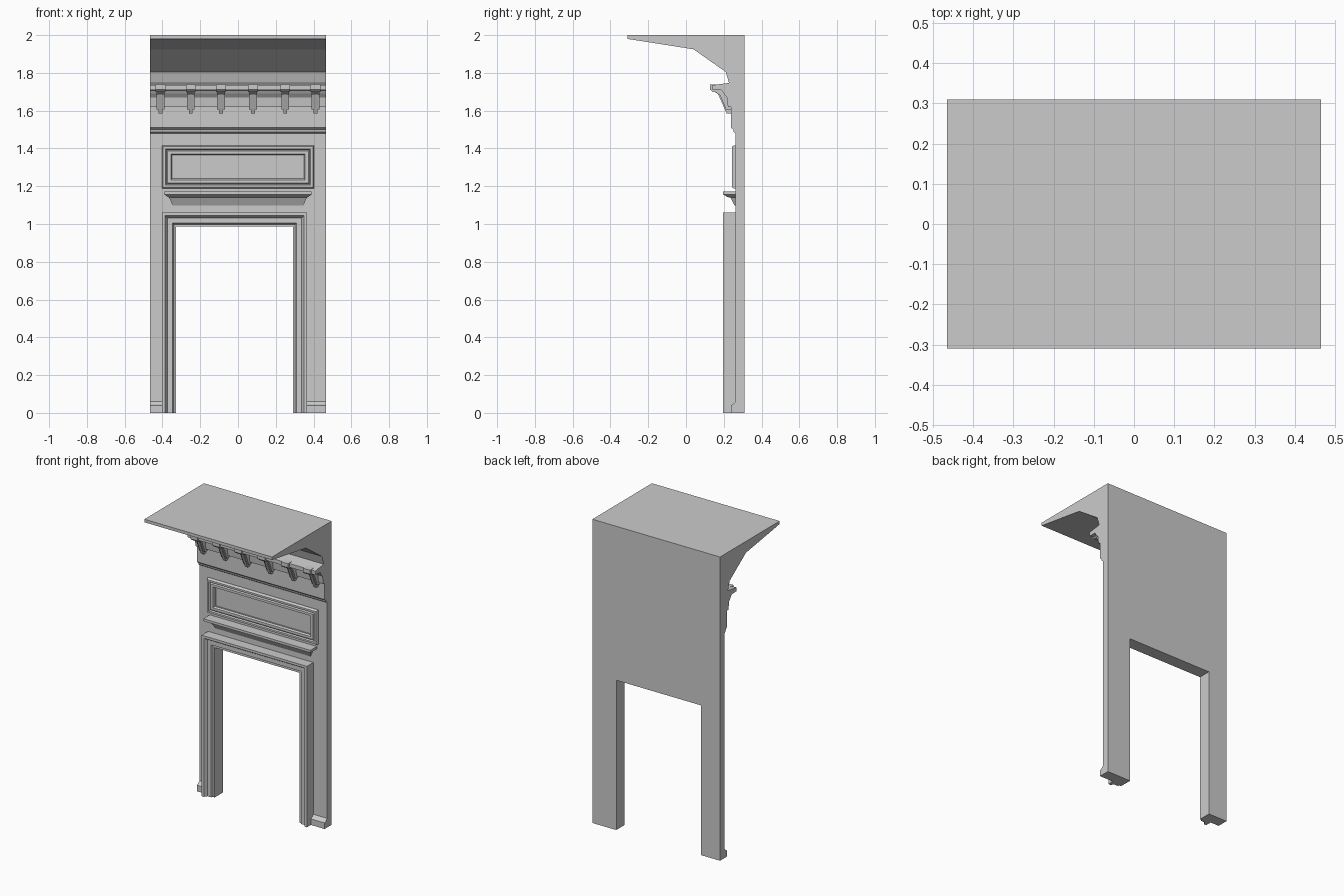
import bpy, bmesh

if "Cube" in bpy.data.objects:
    bpy.data.objects.remove(bpy.data.objects["Cube"])

W = 0.465          # half width of the facade
WALL = 0.263       # y of the plain wall face
BACK = 0.31


def make(name, verts, faces):
    me = bpy.data.meshes.new(name)
    me.from_pydata(verts, [], faces)
    bm = bmesh.new()
    bm.from_mesh(me)
    bmesh.ops.recalc_face_normals(bm, faces=bm.faces)
    bm.to_mesh(me)
    bm.free()
    ob = bpy.data.objects.new(name, me)
    bpy.context.collection.objects.link(ob)
    return ob


def prism(name, prof, x0, x1):
    """Extrude a (y, z) side profile along x."""
    n = len(prof)
    verts = [(x, y, z) for x in (x0, x1) for y, z in prof]
    faces = [list(range(n)), list(range(n, 2 * n))]
    faces += [(i, (i + 1) % n, n + (i + 1) % n, n + i) for i in range(n)]
    return make(name, verts, faces)


def moulding(name, x0, x1, z0, z1, prof, closed):
    """Sweep an (inset, y) profile round a rectangle, or up and over a doorway."""
    n = len(prof)
    verts = []
    for d, y in prof:
        zb = z0 + d if closed else z0
        verts += [(x0 + d, y, zb), (x0 + d, y, z1 - d),
                  (x1 - d, y, z1 - d), (x1 - d, y, zb)]
    faces = []
    for i in range(n):
        j = (i + 1) % n
        for k in range(4 if closed else 3):
            m = (k + 1) % 4
            faces.append((4 * i + k, 4 * i + m, 4 * j + m, 4 * j + k))
    if not closed:
        faces += [[4 * i for i in range(n)], [4 * i + 3 for i in range(n)]]
    return make(name, verts, faces)


# Main wall with plinth, frieze, cornice and overhanging canopy in one side profile
wall = prism("facade_wall", [
    (BACK, 0), (0.237, 0), (0.237, 0.04), (0.25, 0.047), (WALL, 0.06),
    (WALL, 1.48), (0.253, 1.487), (0.25, 1.50), (0.238, 1.51),
    (0.238, 1.62), (0.222, 1.62), (0.216, 1.67), (0.20, 1.69), (0.19, 1.708),
    (0.14, 1.71), (0.14, 1.735), (0.228, 1.747),
    (0.21, 1.805), (0.04, 1.925), (-0.31, 1.98), (-0.31, 2.0), (BACK, 2.0)], -W, W)

# Doorway opening, set slightly left of centre
DX0, DX1, DZ = -0.402, 0.365, 1.06
FRAME = 0.074
cutter = prism("doorway_cutter", [(0, -0.1), (0.5, -0.1), (0.5, DZ - FRAME), (0, DZ - FRAME)],
               DX0 + FRAME, DX1 - FRAME)
cutter.hide_render = True
mod = wall.modifiers.new("doorway", "BOOLEAN")
mod.operation = "DIFFERENCE"
mod.solver = "EXACT"
mod.object = cutter
bpy.context.view_layer.objects.active = wall
bpy.ops.object.modifier_apply(modifier=mod.name)
bpy.data.objects.remove(cutter)

# Stepped door surround
moulding("door_surround", DX0, DX1, 0, DZ, [
    (0, 0.27), (0, 0.196), (0.016, 0.196), (0.022, 0.205), (0.028, 0.215),
    (0.056, 0.215), (0.062, 0.226), (FRAME, 0.226), (FRAME, 0.27)], False)

# Sign panel: outer moulding and inner moulding on a flat field
moulding("panel_outer_moulding", -0.402, 0.402, 1.188, 1.416, [
    (0, 0.27), (0, 0.255), (0.006, 0.244), (0.018, 0.244),
    (0.024, 0.255), (0.024, 0.27)], True)
moulding("panel_inner_moulding", -0.38, 0.38, 1.21, 1.394, [
    (0, 0.27), (0, 0.254), (0.008, 0.247), (0.024, 0.247),
    (0.03, 0.258), (0.034, 0.258), (0.034, 0.27)], True)

# Shelf under the panel: stacked sections of (z, half width, front y)
sections = [(1.097, 0.345, 0.258), (1.14, 0.365, 0.235), (1.142, 0.37, 0.222),
            (1.156, 0.39, 0.196), (1.172, 0.39, 0.196)]
sv = []
for z, h, y in sections:
    sv += [(-h, y, z), (h, y, z), (h, 0.275, z), (-h, 0.275, z)]
sf = [(0, 1, 2, 3), (16, 17, 18, 19)]
sf += [(4 * i + k, 4 * i + (k + 1) % 4, 4 * i + 4 + (k + 1) % 4, 4 * i + 4 + k)
       for i in range(4) for k in range(4)]
make("panel_shelf", sv, sf)

# Row of cornice brackets: cap, body and a longer central rib
for i, x in enumerate((-0.41, -0.25, -0.09, 0.08, 0.25, 0.41)):
    prism(f"bracket_cap_{i}", [(0.22, 1.741), (0.127, 1.738), (0.127, 1.712),
                               (0.14, 1.70), (0.22, 1.70)], x - 0.026, x + 0.026)
    prism(f"bracket_body_{i}", [(0.245, 1.705), (0.145, 1.705), (0.18, 1.682),
                                (0.212, 1.605), (0.245, 1.605)], x - 0.021, x + 0.021)
    prism(f"bracket_rib_{i}", [(0.245, 1.71), (0.133, 1.71), (0.17, 1.688),
                               (0.215, 1.585), (0.245, 1.585)], x - 0.010, x + 0.010)
